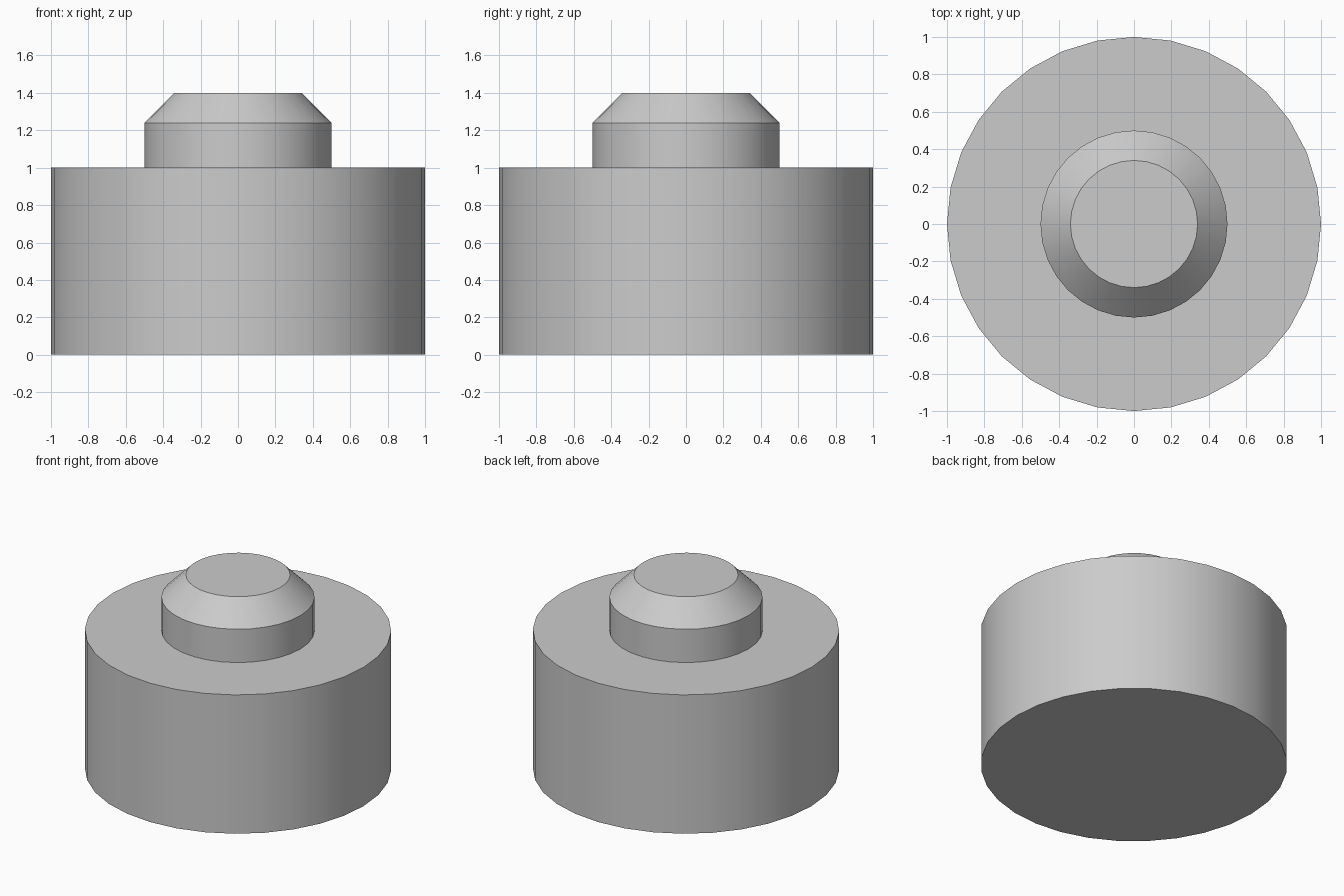
import bpy
import math

cube = bpy.data.objects.get("Cube")
if cube:
    bpy.data.objects.remove(cube, do_unlink=True)

SIDES = 32

# Plain grey for every part
grey = bpy.data.materials.new("plain grey")
grey.use_nodes = True
color = (0.6, 0.6, 0.6, 1)
grey.diffuse_color = color
grey.node_tree.nodes["Principled BSDF"].inputs["Base Color"].default_value = color


def turned(name, profile):
    """Closed solid lathed from (radius, height) rings, bottom to top."""
    verts, faces = [], []
    for radius, z in profile:
        for i in range(SIDES):
            a = math.tau * i / SIDES
            verts.append((radius * math.cos(a), radius * math.sin(a), z))
    for ring in range(len(profile) - 1):
        low, high = ring * SIDES, (ring + 1) * SIDES
        for i in range(SIDES):
            j = (i + 1) % SIDES
            faces.append((low + i, low + j, high + j, high + i))
    faces.append(tuple(reversed(range(SIDES))))
    faces.append(tuple(range(len(verts) - SIDES, len(verts))))
    mesh = bpy.data.meshes.new(name)
    mesh.from_pydata(verts, [], faces)
    mesh.materials.append(grey)
    obj = bpy.data.objects.new(name, mesh)
    bpy.context.collection.objects.link(obj)
    bpy.ops.object.select_all(action='DESELECT')
    obj.select_set(True)
    bpy.context.view_layer.objects.active = obj
    bpy.ops.object.shade_smooth_by_angle(angle=math.radians(30))
    return obj


# Wide drum
turned("base_drum", [(1, 0), (1, 1)])

# Narrow boss with a chamfered rim
turned("chamfered_boss", [(0.5, 1), (0.5, 1.24), (0.34, 1.4)])
